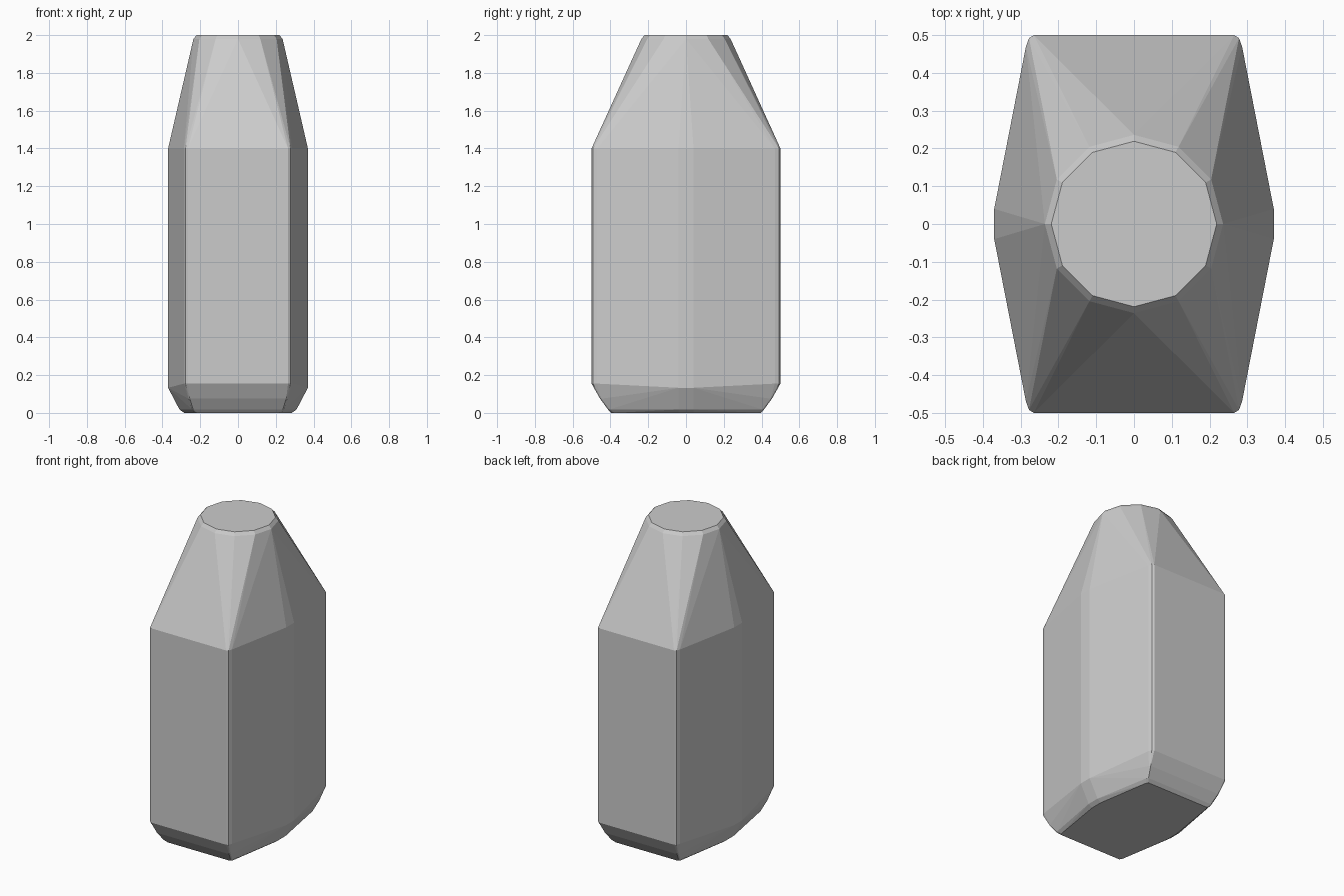
import bpy, bmesh, math

if "Cube" in bpy.data.objects:
    bpy.data.objects.remove(bpy.data.objects["Cube"])

# Quarter outline of the six-sided body, softened at its corners
BODY = [(0.265, 0.50), (0.278, 0.492), (0.286, 0.47), (0.37, 0.04)]
BASE_MID = [(0.255, 0.455), (0.262, 0.448), (0.337, 0.04)]
BASE_LOW = [(0.237, 0.413), (0.244, 0.405), (0.31, 0.04)]
BASE = [(0.22, 0.395), (0.23, 0.38), (0.285, 0.04)]


def mirrored(points, z):
    return [(x * sx, y * sy, z) for x, y in points for sx in (-1, 1) for sy in (-1, 1)]


def ring(radius, z, sides=12):
    return [(radius * math.cos(math.tau * i / sides),
             radius * math.sin(math.tau * i / sides), z) for i in range(sides)]


# Bottle body: chamfered foot, straight walls, shoulders tapering to a round top
points = mirrored(BASE, 0) + mirrored(BASE_LOW, 0.018) + mirrored(BASE_MID, 0.075)
points += mirrored(BODY[:3], 0.155) + mirrored(BODY[3:], 0.133)
points += mirrored(BODY, 1.40)
points += ring(0.236, 1.98) + ring(0.219, 2.0)

bm = bmesh.new()
for p in points:
    bm.verts.new(p)
hull = bmesh.ops.convex_hull(bm, input=bm.verts)
loose = [v for v in bm.verts if not v.link_faces]
bmesh.ops.delete(bm, geom=loose, context='VERTS')
# Merge coplanar triangles into clean flat panels
bmesh.ops.dissolve_limit(bm, angle_limit=math.radians(0.5),
                         verts=bm.verts[:], edges=bm.edges[:])
bmesh.ops.recalc_face_normals(bm, faces=bm.faces[:])

mesh = bpy.data.meshes.new("bottle_body")
bm.to_mesh(mesh)
bm.free()
bottle = bpy.data.objects.new("bottle_body", mesh)
bpy.context.collection.objects.link(bottle)
